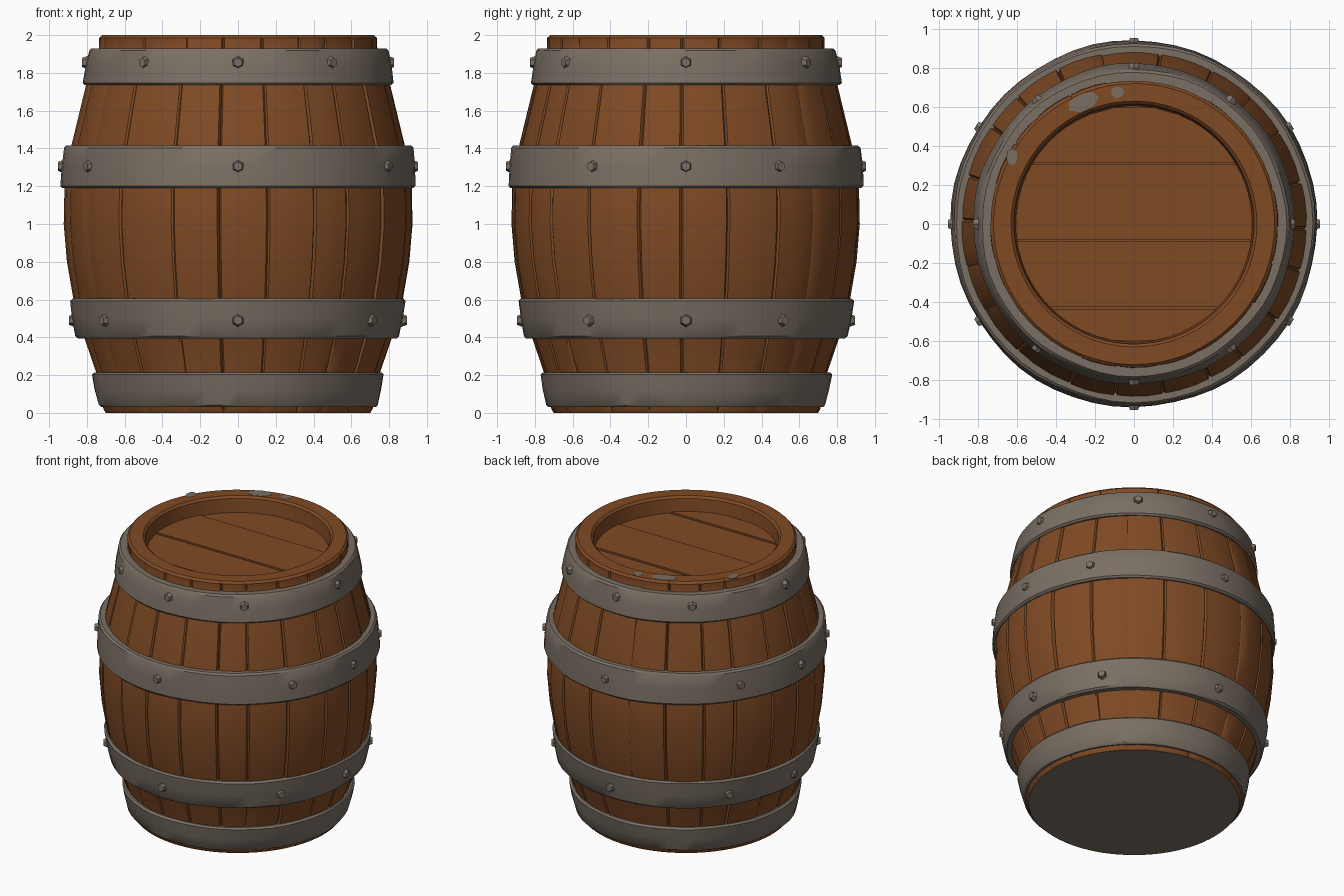
import bpy, bmesh, math, random
from mathutils import Vector, Matrix

if "Cube" in bpy.data.objects:
    bpy.data.objects.remove(bpy.data.objects["Cube"])

random.seed(4)


def material(name, rgb):
    m = bpy.data.materials.new(name)
    m.diffuse_color = (*rgb, 1)
    m.use_nodes = True
    m.node_tree.nodes["Principled BSDF"].inputs["Base Color"].default_value = m.diffuse_color
    return m


WOOD = material("brown wood", (0.216, 0.069, 0.018))
IRON = material("grey iron", (0.195, 0.160, 0.128))


def finish(name, bm, mats, angle=35):
    mesh = bpy.data.meshes.new(name)
    bm.to_mesh(mesh)
    bm.free()
    for m in mats:
        mesh.materials.append(m)
    ob = bpy.data.objects.new(name, mesh)
    bpy.context.collection.objects.link(ob)
    bpy.ops.object.select_all(action='DESELECT')
    ob.select_set(True)
    bpy.context.view_layer.objects.active = ob
    bpy.ops.object.shade_smooth_by_angle(angle=math.radians(angle))
    return ob


def lathe(bm, profile, angles, offset):
    """Revolve (r, z) points, bottom to top; offset(column, row) shifts the radius."""
    rows = []
    for j, (r, z) in enumerate(profile):
        ring = []
        for i, a in enumerate(angles):
            rr = r + offset(i, j)
            ring.append(bm.verts.new((rr * math.cos(a), rr * math.sin(a), z)))
        rows.append(ring)
    n = len(angles)
    for lo, hi in zip(rows, rows[1:]):
        for i in range(n):
            k = (i + 1) % n
            bm.faces.new((lo[i], lo[k], hi[k], hi[i]))
    return rows


# Staved body with rim and recess; grooves run between staves
outer = [(0.70, 0.0), (0.712, 0.02), (0.745, 0.20), (0.81, 0.39), (0.872, 0.61),
         (0.905, 0.80), (0.922, 1.0), (0.918, 1.19), (0.88, 1.42), (0.805, 1.73),
         (0.735, 1.93), (0.735, 1.985)]
inner = [(0.72, 2.0), (0.63, 2.0), (0.615, 1.985), (0.605, 1.87)]
STAVES = 22
cuts = [(s + random.uniform(-0.18, 0.18)) * math.tau / STAVES for s in range(STAVES)]
angles, shifts = [], []
for s in range(STAVES):
    a0 = cuts[s]
    w = (cuts[(s + 1) % STAVES] - a0) % math.tau
    level = random.uniform(-0.004, 0.004)
    g = 0.011
    angles += [a0, a0 + g, a0 + w / 3, a0 + 2 * w / 3, a0 + w - g]
    shifts += [-random.choice((0.004, 0.01, 0.018)), level, level + 0.002, level + 0.002, level]


def stave_offset(i, j):
    if j == 0 or j >= len(outer):
        return 0
    return shifts[i] * (0.4 if j in (1, len(outer) - 1) else 1)


bm = bmesh.new()
rows = lathe(bm, outer + inner, angles, stave_offset)
bm.faces.new(rows[-1])
base = bm.faces.new(rows[0][::-1])
base.material_index = 1
finish("barrel_body", bm, [WOOD, IRON])

# Lid boards set into the recess
R = 0.606
edges = [-0.602, -0.43, -0.085, 0.31, 0.602]
for b, (y0, y1) in enumerate(zip(edges, edges[1:])):
    y0, y1 = y0 + 0.005, y1 - 0.005
    top = 1.89 + (0.004, -0.003, 0.003, -0.004)[b]
    ys = [y0 + (y1 - y0) * t / 8 for t in range(9)]
    pts = [(math.sqrt(max(R * R - y * y, 0)), y) for y in ys]
    pts += [(-x, y) for x, y in reversed(pts)]
    bm = bmesh.new()
    face = bm.faces.new([bm.verts.new((x, y, top)) for x, y in pts])
    skirt = bmesh.ops.extrude_face_region(bm, geom=[face])
    for v in skirt["geom"]:
        if isinstance(v, bmesh.types.BMVert):
            v.co.z = 1.868
    bmesh.ops.recalc_face_normals(bm, faces=bm.faces)
    finish(f"lid_board_{b + 1}", bm, [WOOD])

# Iron hoops: name, z low, z high, radius low, radius high
HOOPS = [("bottom_hoop", 0.03, 0.215, 0.738, 0.772),
         ("lower_hoop", 0.395, 0.605, 0.857, 0.888),
         ("upper_hoop", 1.19, 1.415, 0.94, 0.925),
         ("top_hoop", 1.735, 1.93, 0.823, 0.792)]
SEG = 56
ring_angles = [math.tau * i / SEG for i in range(SEG)]
for name, z0, z1, r0, r1 in HOOPS:
    ph = random.uniform(0, 6)
    c = 0.012
    profile = [(r0 - 0.06, z0), (r0 - c, z0), (r0, z0 + c),
               ((r0 + r1) / 2 + 0.003, (z0 + z1) / 2),
               (r1, z1 - c), (r1 - c, z1), (r1 - 0.07, z1)]

    def dent(i, j):
        a = ring_angles[i]
        return 0.003 * math.sin(5 * a + ph + j) + 0.002 * math.sin(11 * a + 2 * ph)

    bm = bmesh.new()
    lathe(bm, profile, ring_angles, dent)
    finish(name, bm, [IRON])

# Rivets: z, hoop radius, angle of the diagonal ones from the x axis
for name, z, r, diag in (("lower_rivets", 0.49, 0.875, 36),
                         ("upper_rivets", 1.305, 0.934, 32),
                         ("top_rivets", 1.855, 0.806, 52)):
    bm = bmesh.new()
    for d in (0, 90, 180, 270, diag, 180 - diag, 180 + diag, 360 - diag):
        a = math.radians(d)
        direction = Vector((math.cos(a), math.sin(a), 0))
        m = (Matrix.Translation(direction * (r + 0.003) + Vector((0, 0, z)))
             @ direction.to_track_quat('Z', 'Y').to_matrix().to_4x4())
        bmesh.ops.create_cone(bm, cap_ends=True, segments=6, radius1=0.036,
                              radius2=0.024, depth=0.032, matrix=m)
    finish(name, bm, [IRON], 20)

# Worn grey patches on the rim
for k, (x, y, sx, sy, tilt) in enumerate(((-0.26, 0.625, 0.085, 0.045, 0.4),
                                          (-0.085, 0.675, 0.035, 0.03, 0.1),
                                          (-0.625, 0.345, 0.03, 0.045, 0.0))):
    bm = bmesh.new()
    m = (Matrix.Translation((x, y, 1.999)) @ Matrix.Rotation(tilt, 4, 'Z')
         @ Matrix.Diagonal((sx, sy, 1, 1)))
    bmesh.ops.create_cone(bm, cap_ends=True, segments=7, radius1=1, radius2=1,
                          depth=0.005, matrix=m)
    finish(f"rim_patch_{k + 1}", bm, [IRON])
